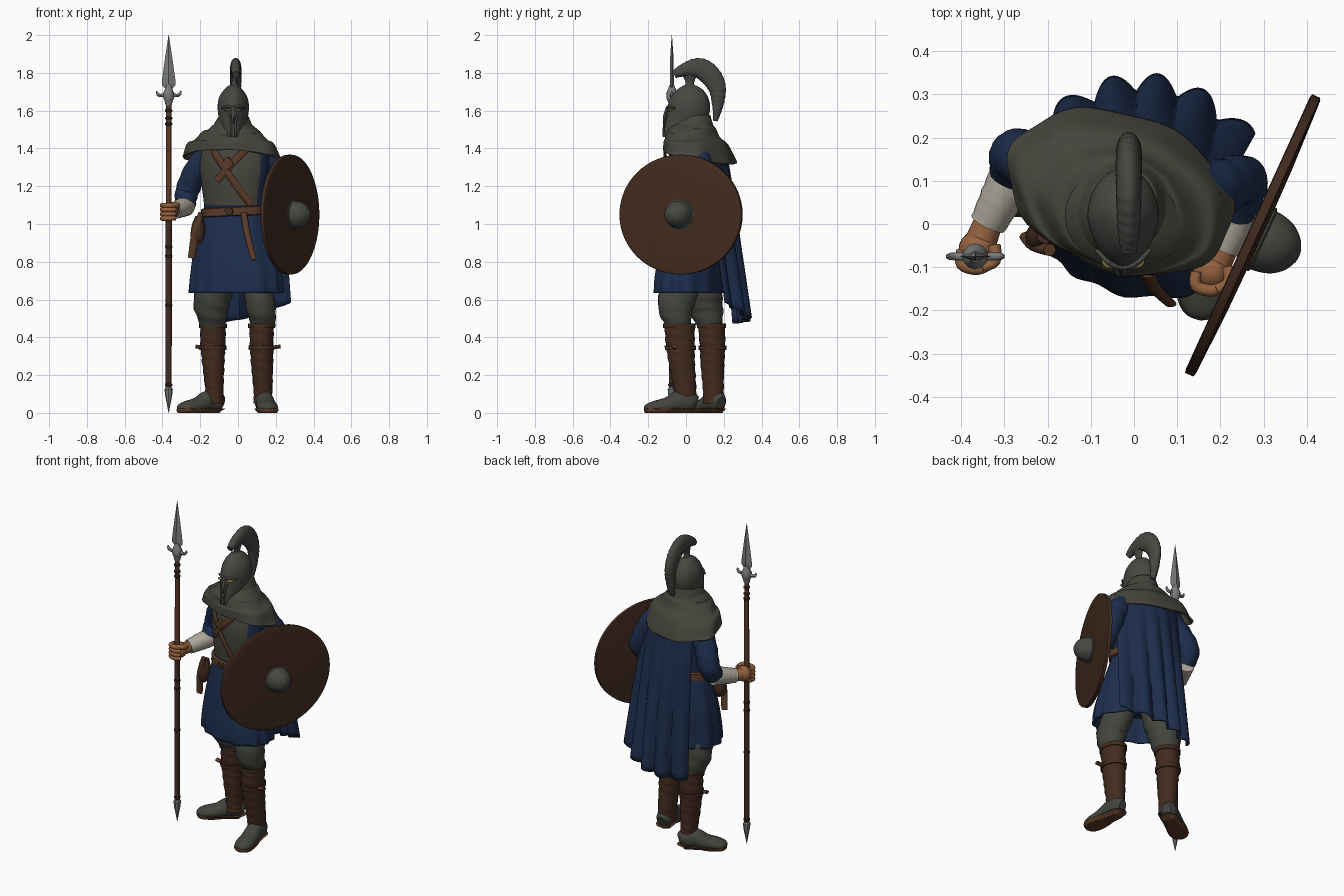
import bpy, bmesh, math
from mathutils import Vector as V

if "Cube" in bpy.data.objects:
    bpy.data.objects.remove(bpy.data.objects["Cube"])

pi, sin, cos = math.pi, math.sin, math.cos


def material(name, *rgb):
    m = bpy.data.materials.new(name)
    m.diffuse_color = [((c / 255 + .055) / 1.055) ** 2.4 for c in rgb] + [1]
    m.use_nodes = True
    m.node_tree.nodes["Principled BSDF"].inputs["Base Color"].default_value = m.diffuse_color
    return m


HOOD = material("olive_cloth", 69, 69, 60)
IRON = material("dark_iron", 70, 72, 66)
TROUSER = material("grey_green_cloth", 66, 69, 62)
BLUE = material("blue_cloth", 29, 45, 76)
BROWN = material("dark_brown", 66, 43, 31)
LEATHER = material("leather", 90, 58, 39)
SKIN = material("skin", 148, 98, 63)
CREAM = material("cream_linen", 174, 167, 154)
STEEL = material("steel", 122, 124, 124)
GOLD = material("dull_gold", 150, 128, 75)

FRONT = V((-.34, -.94, 0))   # the body is turned a little to its right
SIDE = V((.94, -.34, 0))
UP = V((0, 0, 1))


def catmull(p, k):
    out = []
    for i in range(len(p) - 1):
        a, b, c, d = p[max(i - 1, 0)], p[i], p[i + 1], p[min(i + 2, len(p) - 1)]
        for j in range(k):
            t = j / k
            out.append([.5 * (2 * y + (z - x) * t + (2 * x - 5 * y + 4 * z - w) * t * t
                              + (3 * y - x - 3 * z + w) * t ** 3) for x, y, z, w in zip(a, b, c, d)])
    return out + [list(p[-1])]


def finish(name, bm, mats, solid=0, angle=45):
    bmesh.ops.recalc_face_normals(bm, faces=bm.faces)
    me = bpy.data.meshes.new(name)
    bm.to_mesh(me)
    bm.free()
    ob = bpy.data.objects.new(name, me)
    bpy.context.collection.objects.link(ob)
    for m in mats:
        me.materials.append(m)
    bpy.ops.object.select_all(action='DESELECT')
    ob.select_set(True)
    bpy.context.view_layer.objects.active = ob
    bpy.ops.object.shade_smooth_by_angle(angle=math.radians(angle))
    if solid:
        ob.modifiers.new("thickness", 'SOLIDIFY').thickness = solid
    return ob


def tube(name, pts, mat, n=20, k=4, ref=None, side=None, tan=None, mod=None,
         cap=True, solid=0, angle=45, pick=None):
    """Skin through elliptical sections (x, y, z, half width, half depth)."""
    pts = [tuple(p) if len(p) == 5 else tuple(p) + (p[3],) for p in pts]
    q = catmull(pts, k) if k > 1 else pts
    d = V(q[-1][:3]) - V(q[0][:3])
    ref = ref or (V((0, 1, 0)) if abs(d.z) > .7 * d.length else UP)
    bm, rows = bmesh.new(), []
    for i, r in enumerate(q):
        c = V(r[:3])
        t = tan or (V(q[min(i + 1, len(q) - 1)][:3]) - V(q[max(i - 1, 0)][:3])).normalized()
        s = side or ref.cross(t).normalized()
        b = t.cross(s).normalized()
        row = []
        for j in range(n):
            th = 2 * pi * j / n
            co = c + s * (r[3] * cos(th)) + b * (r[4] * sin(th))
            row.append(bm.verts.new(mod(co, c, th, i / (len(q) - 1)) if mod else co))
        rows.append(row)
    for a, b in zip(rows, rows[1:]):
        for j in range(n):
            f = bm.faces.new((a[j], a[(j + 1) % n], b[(j + 1) % n], b[j]))
            if pick:
                f.material_index = pick(f.calc_center_median(), 2 * pi * (j + .5) / n)
    if cap:
        bm.faces.new(rows[0])
        bm.faces.new(rows[-1])
    return finish(name, bm, mat if isinstance(mat, list) else [mat], solid, angle)


def ball(name, c, r, mat):
    bm = bmesh.new()
    bmesh.ops.create_uvsphere(bm, u_segments=20, v_segments=12, radius=1)
    bmesh.ops.scale(bm, vec=r, verts=bm.verts)
    bmesh.ops.translate(bm, vec=c, verts=bm.verts)
    return finish(name, bm, [mat])


def ripple(f, g, amp):
    return lambda co, c, th, s: c + (co - c) * (1 + amp * sin(f * s + g * th))


def on_chest(u, z, off=.008):
    return V((-.02, .03, z)) + SIDE * u + FRONT * ((.125 + off) * math.sqrt(1 - (u / .19) ** 2))


# legs: baggy trousers, wrapped boots, straps and shoes
legs = {
    "left": ([(.06, .01, .82, .08, .09), (.105, -.03, .66, .08, .1), (.12, -.055, .57, .08, .095),
              (.13, -.045, .5, .07, .078), (.13, -.03, .42, .05, .05)],
             [(.132, -.005, .05, .05, .06), (.132, -.005, .12, .05, .06), (.128, -.02, .25, .058, .068),
              (.125, -.03, .36, .062, .076), (.125, -.035, .47, .066, .08)],
             (.13, .055), (.165, -.22), .225),
    "right": ([(-.08, .05, .82, .08, .08), (-.125, .09, .66, .1, .095), (-.14, .105, .57, .095, .09),
               (-.135, .12, .5, .076, .078), (-.13, .135, .42, .05, .05)],
              [(-.125, .145, .05, .05, .055), (-.125, .145, .12, .048, .055), (-.13, .14, .25, .058, .062),
               (-.133, .14, .36, .066, .068), (-.132, .135, .47, .068, .07)],
              (-.085, .185), (-.315, .045), -.225)}
for nm, (thigh, shin, heel, toe, tip) in legs.items():
    tube(nm + "_trouser", thigh, TROUSER, mod=ripple(26, 2, .035))
    tube(nm + "_boot", shin, BROWN, k=10, mod=ripple(60, 2, .025))
    for z, i in ((.345, 3), (.462, 4)):
        x, y, _, a, b = shin[i]
        tube(nm + "_boot_strap", [(x, y, z - .012, a + .006, b + .006), (x, y, z + .012, a + .007, b + .007)],
             BROWN, k=1, tan=UP)
    x, y = shin[3][:2]
    tube(nm + "_strap_end", [(x + (.05 if tip > 0 else -.05), y - .03, .345, .012, .01),
                             (tip, y - .03, .352, .014, .01)], LEATHER, n=8)
    h, t = V(heel + (0,)), V(toe + (0,))
    prof = [(0, .05, .025, .035), (.1, .058, .046, .055), (.33, .06, .048, .058), (.55, .04, .052, .044),
            (.8, .03, .054, .034), (.94, .025, .04, .024), (1, .022, .014, .01)]
    for part, mt, g, lo, hi in (("shoe", TROUSER, 1, .015, 1), ("sole", LEATHER, 1.08, 0, .022)):
        def clamp(co, c, th, s):
            co.z = min(max(co.z - (.01 if hi < 1 else 0), lo), hi)
            return co
        tube(f"{nm}_{part}", [(*(h.lerp(t, f).xy), z, a * g, b * g) for f, z, a, b in prof], mt, mod=clamp)

# torso with chest armour on the front, pleated tunic skirt
tube("torso", [(-.02, .03, 1.0, .165, .12), (-.02, .03, 1.1, .165, .118), (-.02, .03, 1.2, .178, .124),
               (-.02, .035, 1.3, .19, .128), (-.02, .05, 1.4, .18, .12), (-.02, .05, 1.46, .12, .09)],
     [BLUE, HOOD], n=40, tan=UP, side=SIDE,
     pick=lambda c, th: int(sin(th) < -.45 and c.z > 1.1))
tube("tunic_skirt", [(-.02, .03, 1.07, .165, .12), (-.02, .03, 1.0, .188, .135), (-.015, .025, .85, .228, .16),
                     (-.01, .015, .72, .25, .172), (-.01, .015, .635, .257, .176)],
     BLUE, n=96, tan=UP, side=SIDE, cap=False, solid=.008,
     mod=lambda co, c, th, s: c + (co - c) * (1 + .03 * s * sin(13 * th + sin(3 * th))))
tube("tunic_hips", [(-.02, .03, .98, .15, .11), (-.01, .03, .75, .16, .11)], BLUE, tan=UP, side=SIDE)

# belt, buckle, chest straps, hanging strap, pouch and knife
tube("belt", [(-.02, .03, z, .168 + o, .122 + o) for z, o in ((1.04, .004), (1.045, .014), (1.085, .012), (1.09, 0))],
     LEATHER, n=40, k=1, tan=UP, side=SIDE, mod=lambda co, c, th, s: co + UP * (.008 * cos(th)))
for u0, z0, u1, z1 in ((-.08, 1.4, .13, 1.1), (.11, 1.4, -.05, 1.23)):
    tube("chest_strap", [(*on_chest(u0 + (u1 - u0) * i / 6, z0 + (z1 - z0) * i / 6), .019, .007) for i in range(7)],
         LEATHER, n=10, ref=FRONT)
tube("chest_knot", [(*on_chest(.012, 1.32, o), .036, .036) for o in (0, .02)], LEATHER, n=4, k=1)
tube("buckle", [(*on_chest(.02, 1.068, o), .024, .02) for o in (0, .02)], BROWN, n=8, k=1)
tube("hanging_strap", [(.03, -.115, 1.06, .017, .01), (.05, -.15, .94, .017, .01), (.085, -.185, .81, .014, .008)],
     LEATHER, n=10)
tube("pouch", [(-.205, -.025, 1.04, .02), (-.21, -.03, .99, .035), (-.215, -.03, .93, .036), (-.22, -.03, .9, .02)],
     BROWN)
tube("knife_sheath", [(-.195, -.06, 1.06, .014), (-.225, -.05, .95, .022, .014), (-.245, -.03, .82, .02, .013)],
     LEATHER)

# cape: cloth swept between a shoulder curve and a wider hem curve
bm, N, M = bmesh.new(), 80, 24
quad = lambda a, b, c, t: V(a) * (1 - t) ** 2 + V(b) * (2 * t * (1 - t)) + V(c) * t * t
grid = []
for i in range(N + 1):
    u = i / N
    top, hem = quad((-.17, .17), (.03, .28), (.2, .07), u), quad((-.19, .25), (.05, .435), (.27, .2), u)
    col = []
    for j in range(M + 1):
        s = j / M
        p = top.lerp(hem, s ** .8)
        p += (p - V((.03, .0))).normalized() * (.022 * s) * (2 * abs(sin(u * pi * 4.5 + .5 * s)) - 1.1)
        col.append(bm.verts.new((p.x, p.y, 1.4 + (.475 + .11 * u * u - 1.4) * s)))
    grid.append(col)
for a, b in zip(grid, grid[1:]):
    for j in range(M):
        bm.faces.new((a[j], b[j], b[j + 1], a[j + 1]))
finish("cape", bm, [BLUE], .012, 60)


# shoulder mantle with draped folds, hanging lower at the back
def drape(co, c, th, s):
    co = c + (co - c) * (1 + .025 * s * sin(7 * th + 5 * s))
    co.z += .007 * sin(19 * s + 2 * sin(th)) - .045 * s * s * sin(th)
    return co


tube("shoulder_mantle", [(-.025, .045, 1.57, .075, .085), (-.025, .04, 1.52, .105, .11),
                         (-.03, .04, 1.49, .145, .125), (-.03, .05, 1.45, .2, .15),
                         (-.032, .065, 1.41, .245, .17), (-.032, .073, 1.355, .27, .182)],
     HOOD, n=72, k=6, tan=UP, side=SIDE, cap=False, mod=drape, solid=.014, angle=60)
tube("neck_roll", [(-.025, .02, 1.46, .14, .115), (-.025, .02, 1.485, .145, .122), (-.025, .03, 1.52, .11, .105),
                   (-.025, .04, 1.54, .08, .09)], HOOD, n=40, tan=UP, side=SIDE, mod=ripple(5, 3, .03))


# helmet with brow, cheek guards and crest; the front comes to a ridge
def cheek(co, c, th, s):
    f = max(0, -sin(th))
    co.x = c.x + (co.x - c.x) * (1 - .2 * f)
    return co


tube("helmet", [(-.025, (f + b) / 2, z, r, (b - f) / 2) for z, r, f, b in (
    (1.46, .055, -.122, .09), (1.5, .066, -.118, .1), (1.56, .077, -.108, .118), (1.62, .083, -.098, .128),
    (1.67, .075, -.08, .117), (1.71, .05, -.048, .09), (1.732, .026, -.015, .055), (1.738, .006, .01, .03))],
     IRON, n=40, tan=UP, mod=cheek)
for s in (-1, 1):
    ball("eye", (-.025 + s * .03, -.085, 1.602), (.02, .018, .007), GOLD)
    tube("brow_ridge", [(-.025, -.101, 1.617, .006), (-.025 + s * .03, -.091, 1.622, .007),
                        (-.025 + s * .062, -.06, 1.614, .005)], IRON, n=8)
    tube("cheek_edge", [(-.025 + s * .022, -.1, 1.585, .005), (-.025 + s * .013, -.115, 1.53, .006),
                        (-.025 + s * .011, -.12, 1.463, .005)], IRON, n=8)
tube("nose_guard", [(-.025, -.098, 1.62, .009, .008), (-.025, -.111, 1.57, .01, .01), (-.025, -.115, 1.53, .005, .006)],
     IRON, n=8)
tube("crest_holder", [(-.02, .02, 1.72, .03, .04), (-.02, .02, 1.745, .014, .022), (-.015, .02, 1.79, .018, .04)],
     IRON, n=16)
tube("crest", [(-.012, y, z, a, b) for y, z, a, b in (
    (-.063, 1.79, .018, .02), (-.01, 1.815, .026, .035), (.065, 1.826, .029, .053), (.125, 1.79, .03, .056),
    (.165, 1.72, .029, .047), (.168, 1.63, .026, .03), (.155, 1.545, .016, .012))],
     IRON, n=24, k=12, side=V((1, 0, 0)), mod=ripple(130, 1, .03))

# arms, cuffs and fists
arms = {
    "right": ([(-.15, .1, 1.37, .07), (-.222, .13, 1.28, .066), (-.27, .158, 1.17, .062), (-.278, .12, 1.1, .054)],
              [(-.275, .13, 1.095, .052), (-.302, .07, 1.085, .05), (-.338, .0, 1.068, .042)],
              (-.362, -.06, 1.065)),
    "left": ([(.13, .06, 1.36, .07), (.2, .085, 1.27, .065), (.255, .1, 1.14, .055), (.235, .03, 1.075, .048)],
             [(.24, .04, 1.075, .045), (.222, -.02, 1.065, .043), (.205, -.06, 1.06, .038)],
             (.18, -.11, 1.055))}
for nm, (sleeve, cuff, hand) in arms.items():
    tube(nm + "_sleeve", sleeve, BLUE, k=8, ref=V((0, 1, .3)), mod=ripple(35, 2, .03))
    tube(nm + "_cuff", cuff, CREAM, k=6, mod=ripple(30, 1, .025))
    tube(nm + "_wrist", [cuff[-1][:3] + (.034,), hand + (.038,)], SKIN)
    ball(nm + "_fist", hand, (.044, .045, .047), SKIN)
    x, y, z = hand
    for i in range(4):
        fz = z + .034 - i * .023
        tube(nm + "_finger", [(x - .036, y, fz, .013), (x - .036, y - .033, fz, .014), (x, y - .044, fz, .014),
                              (x + .03, y - .032, fz, .012)], SKIN, n=10)
    tube(nm + "_thumb", [(x + .038, y + .01, z + .03, .016), (x + .04, y - .025, z + .036, .014),
                         (x + .01, y - .042, z + .042, .011)], SKIN, n=10)

# round shield and boss
C, NRM, LAT = V((.276, -.027, 1.05)), V((.91, -.415, 0)), V((.415, .91, 0))


def disc(name, prof, mat, a, b, k=1):
    tube(name, [(*(C + NRM * o), a * r, b * r) for o, r in prof], mat, n=64, k=k, tan=NRM, side=LAT, angle=35)


disc("shield_board", ((-.01, .02), (-.014, .97), (-.012, 1), (.008, 1), (.011, .985), (.012, .95),
                      (.018, .5), (.02, .02)), BROWN, .354, .317)
disc("shield_boss_flange", ((.015, 1), (.023, 1), (.028, .9)), IRON, .08, .08)
disc("shield_boss", ((.018, .98), (.045, .95), (.075, .82), (.1, .55), (.114, .2), (.116, .02)), IRON, .075, .075, 4)
tube("shield_grip", [(*(C + NRM * -.03 + LAT * t), .012) for t in (-.16, .0)], LEATHER, n=10)

# spear
SX, SY = -.367, -.075


def rod(name, prof, mat, n=16):
    tube(name, [(SX, SY) + p for p in prof], mat, n=n, k=1, tan=UP, angle=30)


rod("spear_lower_shaft", ((.1, .016), (1.06, .017)), BROWN)
rod("spear_upper_shaft", ((1.06, .015), (1.65, .014)), LEATHER)
for z in (.15, .57, .83, .88, 1.53, 1.56, 1.6):
    rod("spear_band", ((z - .008, .015), (z - .004, .019), (z + .004, .019), (z + .008, .015)), BROWN)
rod("spear_butt", ((0, .001), (.09, .018), (.125, .022), (.135, .016)), STEEL, 8)
rod("spear_socket", ((1.63, .017), (1.65, .021), (1.665, .028), (1.69, .03), (1.71, .022), (1.735, .013)), STEEL, 12)
rod("spear_blade", ((1.71, .01, .01), (1.735, .036, .01), (1.76, .036, .011), (1.88, .019, .009), (2, .001, .001)),
    STEEL, 4)
for s in (-1, 1):
    tube("spear_lug", [(SX + s * .02, SY, 1.685, .01), (SX + s * .045, SY, 1.68, .009),
                       (SX + s * .06, SY, 1.69, .008), (SX + s * .064, SY, 1.705, .003)], STEEL, n=8)
